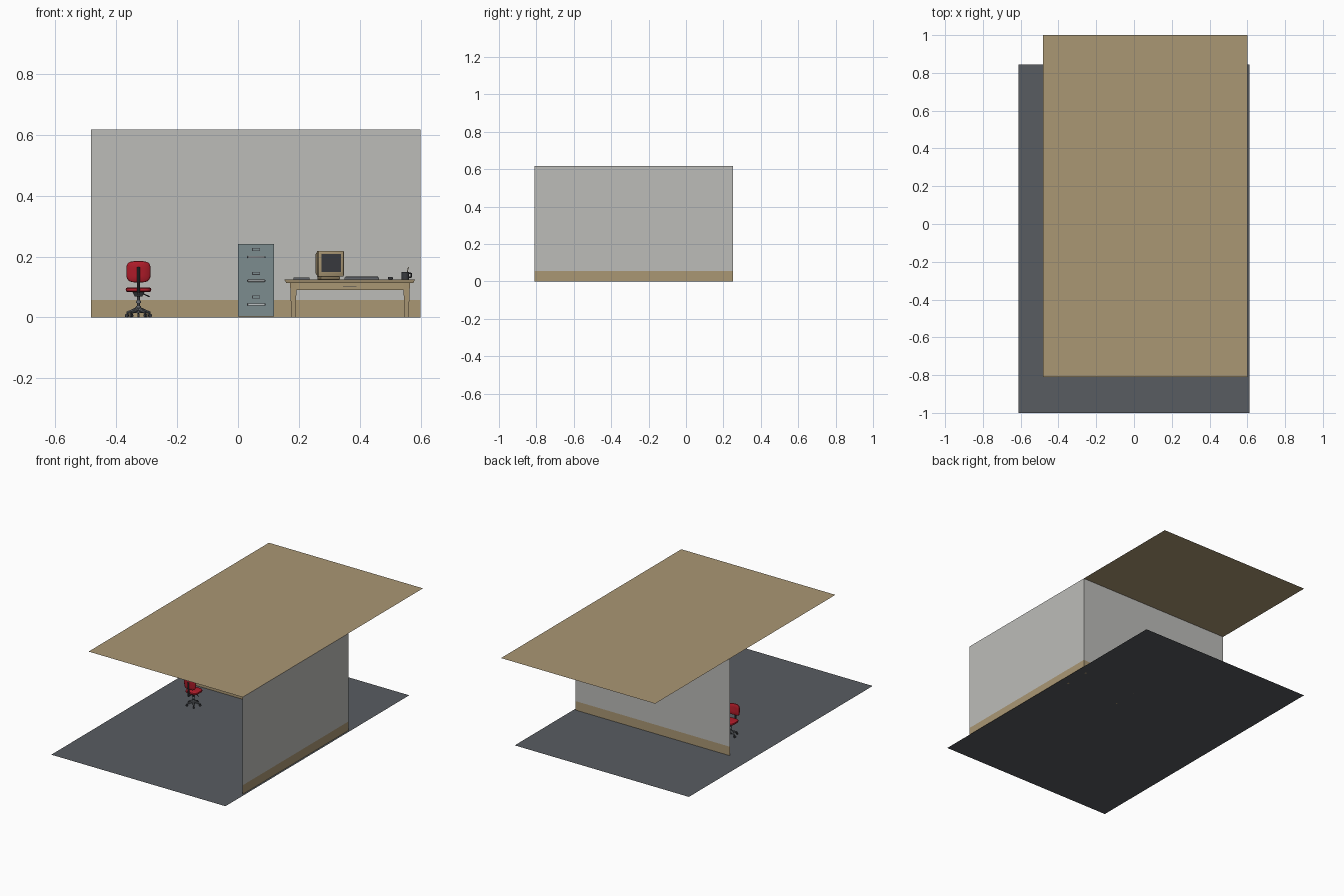
import bpy, bmesh, math
from mathutils import Matrix, Vector

if "Cube" in bpy.data.objects:
    bpy.data.objects.remove(bpy.data.objects["Cube"])


def material(name, r, g, b):
    lin = lambda c: ((c / 255 + 0.055) / 1.055) ** 2.4 if c > 10 else c / 255 / 12.92
    m = bpy.data.materials.new(name)
    m.diffuse_color = (lin(r), lin(g), lin(b), 1)
    m.use_nodes = True
    m.node_tree.nodes["Principled BSDF"].inputs["Base Color"].default_value = m.diffuse_color
    return m


TAN = material("tan wood", 170, 151, 116)
WALL = material("wall grey", 188, 188, 185)
FLOOR = material("slate floor", 88, 92, 97)
STEEL = material("blue grey steel", 124, 140, 143)
RED = material("red fabric", 178, 28, 42)
DARK = material("dark plastic", 58, 60, 64)
GREY = material("chair grey", 98, 102, 107)
LIGHT = material("light metal", 190, 194, 196)
I = Matrix.Identity(4)


def finish(name, bm, mats, smooth=False, m=I):
    bmesh.ops.transform(bm, matrix=m, verts=bm.verts)
    me = bpy.data.meshes.new(name)
    bm.to_mesh(me)
    bm.free()
    for mat in mats:
        me.materials.append(mat)
    ob = bpy.data.objects.new(name, me)
    bpy.context.collection.objects.link(ob)
    if smooth:
        bpy.ops.object.select_all(action='DESELECT')
        ob.select_set(True)
        bpy.context.view_layer.objects.active = ob
        bpy.ops.object.shade_smooth_by_angle(angle=math.radians(40))
    return ob


def box(name, x, y, z, mat, m=I, bevel=0.0, low=1.0, back=1.0):
    """Box from ranges; low narrows the bottom, back narrows the rear."""
    bm = bmesh.new()
    bmesh.ops.create_cube(bm, size=1)
    mid = [(r[0] + r[1]) / 2 for r in (x, y, z)]
    size = [r[1] - r[0] for r in (x, y, z)]
    for v in bm.verts:
        if v.co.z < 0:
            v.co.x *= low
            v.co.y *= low
        if v.co.y > 0:
            v.co.x *= back
            v.co.z *= back
        v.co = Vector([mid[i] + v.co[i] * size[i] for i in range(3)])
    if bevel:
        bmesh.ops.bevel(bm, geom=bm.edges[:], offset=bevel, segments=2, affect='EDGES', profile=0.5)
    return finish(name, bm, [mat], bevel > 0, m)


def rod(name, a, b, r1, r2, mat, seg=16):
    """Round or tapered bar between two points."""
    a, b = Vector(a), Vector(b)
    bm = bmesh.new()
    bmesh.ops.create_cone(bm, cap_ends=True, segments=seg, radius1=r1, radius2=r2, depth=(b - a).length)
    q = (b - a).to_track_quat('Z', 'Y').to_matrix().to_4x4()
    return finish(name, bm, [mat], True, Matrix.Translation((a + b) / 2) @ q)


def pad(name, hx, hy, t, mat, m, bend=0.0, seg=32):
    """Rounded cushion lying in xy, bent upward along x."""
    bm = bmesh.new()
    rings = []
    for s, z in ((0.4, -t), (0.86, -t), (0.97, -t * 0.6), (1, 0), (0.97, t * 0.6), (0.86, t), (0.4, t)):
        ring = []
        for i in range(seg):
            c, n = math.cos(i * math.tau / seg), math.sin(i * math.tau / seg)
            px = s * hx * math.copysign(abs(c) ** 0.55, c)
            py = s * hy * math.copysign(abs(n) ** 0.55, n)
            ring.append(bm.verts.new((px, py, z + bend * px * px)))
        rings.append(ring)
    for p, q in zip(rings, rings[1:]):
        for i in range(seg):
            j = (i + 1) % seg
            bm.faces.new((p[i], p[j], q[j], q[i]))
    bm.faces.new(rings[0][::-1])
    bm.faces.new(rings[-1])
    return finish(name, bm, [mat], True, m)


def sheet(name, corners, mat):
    bm = bmesh.new()
    bm.faces.new([bm.verts.new(c) for c in corners])
    return finish(name, bm, [mat])


# room: floor, ceiling, two walls with painted skirting band
X0, X1, Y0, Y1, H = -0.483, 0.6, -0.81, 0.25, 0.617
sheet("floor", [(-.612, -1, 0), (.612, -1, 0), (.612, .845, 0), (-.612, .845, 0)], FLOOR)
sheet("ceiling", [(X0, Y0, H), (X1, Y0, H), (X1, 1, H), (X0, 1, H)], TAN)
bm = bmesh.new()
rows = [[bm.verts.new((x, y, z)) for x, y in ((X0, Y1), (X1, Y1), (X1, Y0))] for z in (0, 0.057, H)]
for k in range(2):
    for i in range(2):
        f = bm.faces.new((rows[k][i], rows[k][i + 1], rows[k + 1][i + 1], rows[k + 1][i]))
        f.material_index = k
finish("walls", bm, [TAN, WALL])

# filing cabinet with three drawers
box("cabinet_body", (0, .119), (.085, .235), (.003, .242), STEEL)
for i in range(3):
    z = .006 + i * .078
    box("drawer_front", (.005, .114), (.081, .085), (z, z + .074), STEEL)
    box("drawer_handle", (.032, .087), (.074, .078), (z + .033, z + .040), LIGHT, bevel=.001)
    for x in (.032, .083):
        box("handle_end", (x - .003, x + .007), (.075, .081), (z + .034, z + .039), DARK)
    box("label_frame", (.046, .073), (.079, .081), (z + .056, z + .066), DARK)
    box("label_card", (.049, .070), (.0785, .079), (z + .058, z + .064), STEEL)

# desk
DY0, DY1 = .03, .235
box("desk_top", (.152, .582), (DY0, DY1), (.113, .125), TAN, low=.97)
box("desk_apron", (.178, .558), (DY0 + .015, DY1 - .015), (.09, .113), TAN)
box("desk_drawer", (.294, .44), (DY0 + .011, DY0 + .015), (.097, .108), TAN)
box("drawer_pull", (.345, .389), (DY0 + .008, DY0 + .011), (.101, .104), DARK)
for x in (.182, .554):
    for y in (DY0 + .022, DY1 - .022):
        box("desk_leg", (x - .011, x + .011), (y - .011, y + .011), (0, .113), TAN, low=.6)

# monitor, turned a little to the right
M = Matrix.Translation((.306, .075, .125)) @ Matrix.Rotation(math.radians(12), 4, 'Z')
box("monitor_foot", (-.032, .032), (.01, .07), (0, .009), TAN, M, bevel=.002)
box("monitor_bezel", (-.043, .043), (0, .025), (.009, .094), TAN, M, bevel=.003)
box("monitor_tube", (-.041, .041), (.02, .09), (.011, .092), TAN, M, back=.8)
box("screen_rim", (-.036, .036), (-.001, .003), (.022, .087), TAN, M)
box("screen", (-.033, .033), (-.003, .002), (.025, .084), DARK, M)

# keyboard, mouse, papers, mug
box("keyboard", (.35, .464), (.05, .09), (.125, .131), GREY)
for r in range(4):
    box("key_row", (.354, .46), (.053 + r * .009, .060 + r * .009), (.131, .135), DARK)
pad("mouse", .008, .012, .004, DARK, Matrix.Translation((.501, .07, .129)))
box("paper_stack", (.182, .235), (.06, .13), (.125, .131), GREY)
rod("mug", (.55, .10, .125), (.55, .10, .150), .012, .0125, DARK)
for z in (.132, .145):
    rod("mug_handle_bar", (.560, .10, z), (.569, .10, z), .002, .002, DARK, 8)
rod("mug_handle_grip", (.569, .10, .131), (.569, .10, .146), .002, .002, DARK, 8)
rod("pencil", (.552, .10, .13), (.56, .105, .166), .0015, .0015, TAN, 6)

# office chair facing the back wall
CX, CY = -.327, .02
rod("chair_hub", (CX, CY, .014), (CX, CY, .038), .013, .008, GREY)
rod("chair_column", (CX, CY, .036), (CX, CY, .07), .0055, .0055, DARK)
rod("chair_collar", (CX, CY, .048), (CX, CY, .056), .009, .007, GREY)
box("seat_plate", (CX - .02, CX + .02), (CY - .02, CY + .02), (.068, .084), DARK, low=.6)
for i in range(5):
    a = math.tau * i / 5 + math.pi / 2
    c, s = math.cos(a), math.sin(a)
    ex, ey = CX + .04 * c, CY + .04 * s
    rod("base_arm", (CX, CY, .028), (ex, ey, .015), .008, .004, GREY, 8)
    rod("caster", (ex - .004 * s, ey + .004 * c, .006), (ex + .004 * s, ey - .004 * c, .006), .006, .006, DARK, 12)
    rod("caster_stem", (ex, ey, .008), (ex, ey, .017), .002, .002, DARK, 8)
pad("seat", .042, .042, .008, RED, Matrix.Translation((CX, CY + .005, .091)))
UP = Matrix.Translation((CX, CY - .042, .15)) @ Matrix.Rotation(math.radians(94), 4, 'X') @ Matrix.Scale(-1, 4, (0, 0, 1))
back = pad("backrest", .040, .035, .006, RED, UP, bend=5)
back.data.flip_normals()
rod("back_post", (CX, CY - .05, .078), (CX, CY - .052, .165), .005, .005, DARK, 8)
rod("back_arm", (CX, CY, .078), (CX, CY - .052, .078), .005, .005, DARK, 8)
rod("seat_lever", (CX + .01, CY, .08), (CX + .037, CY, .068), .002, .002, DARK, 8)
